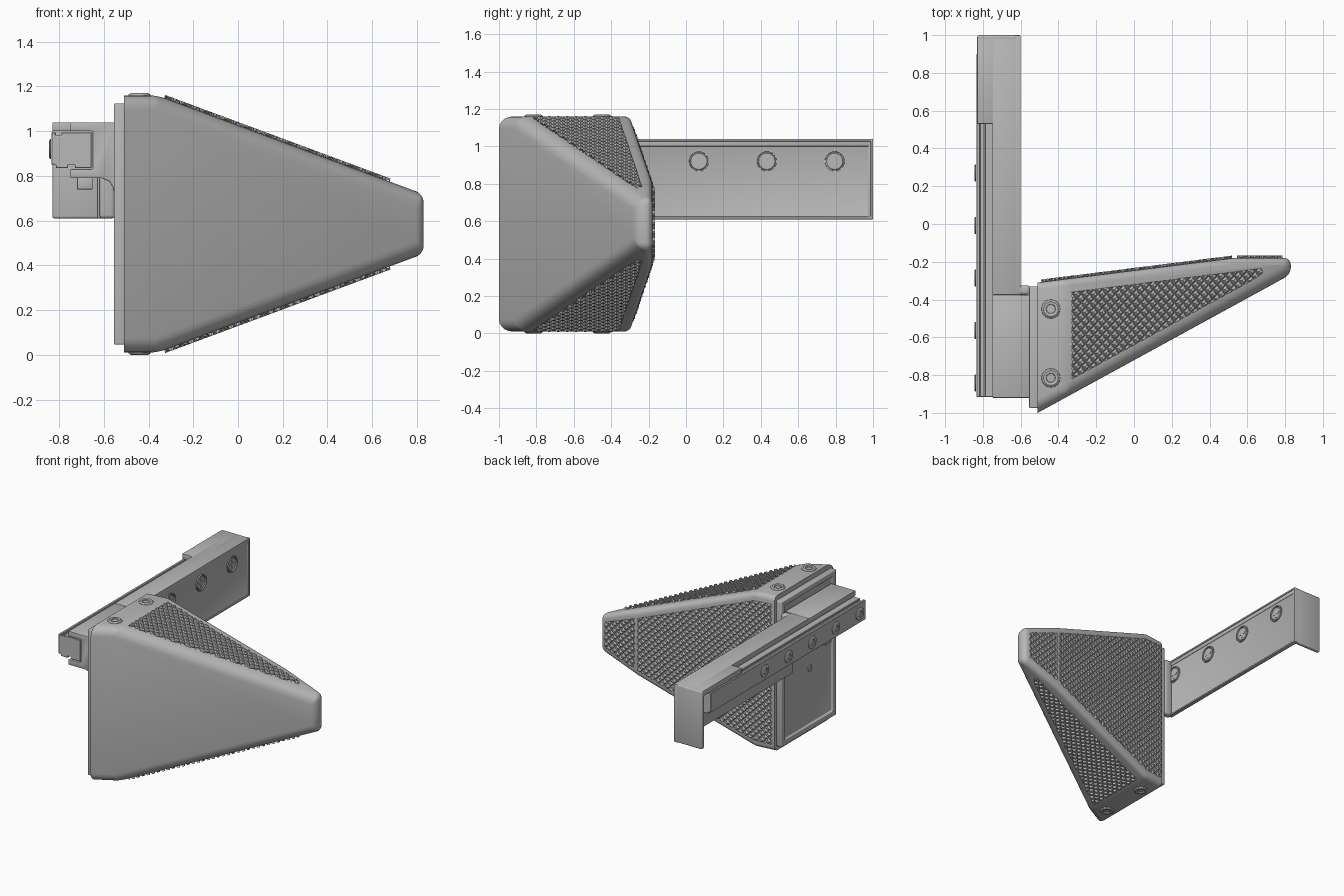
import bpy
import bmesh
from math import pi, cos, sin
from mathutils import Vector, Matrix

cube = bpy.data.objects.get("Cube")
if cube:
    bpy.data.objects.remove(cube, do_unlink=True)

grey = bpy.data.materials.new("satin_grey")
grey.use_nodes = True
grey.diffuse_color = (0.48, 0.48, 0.48, 1)
for node in grey.node_tree.nodes:
    if node.type == 'BSDF_PRINCIPLED':
        node.inputs["Base Color"].default_value = (0.48, 0.48, 0.48, 1)

MID = 0.585     # height of the horizontal symmetry plane


def finish(name, bm, bevel=0, segments=3, weighted=False, smooth=True):
    """Turn a bmesh into a named, bevelled and shaded object."""
    bmesh.ops.recalc_face_normals(bm, faces=bm.faces)
    mesh = bpy.data.meshes.new(name)
    bm.to_mesh(mesh)
    bm.free()
    mesh.materials.append(grey)
    ob = bpy.data.objects.new(name, mesh)
    bpy.context.collection.objects.link(ob)
    bpy.ops.object.select_all(action='DESELECT')
    ob.select_set(True)
    bpy.context.view_layer.objects.active = ob
    if bevel:
        mod = ob.modifiers.new("round", 'BEVEL')
        mod.width = bevel
        mod.segments = segments
        mod.limit_method = 'WEIGHT' if weighted else 'ANGLE'
        mod.use_clamp_overlap = not weighted
        bpy.ops.object.modifier_apply(modifier=mod.name)
    if smooth:
        bpy.ops.object.shade_smooth_by_angle(angle=0.55)
    return ob


def prism(points, y0, y1):
    """Extrude an (x, z) outline along y."""
    bm = bmesh.new()
    face = bm.faces.new([bm.verts.new((x, y0, z)) for x, z in points])
    new = bmesh.ops.extrude_face_region(bm, geom=[face])["geom"]
    moved = [v for v in new if isinstance(v, bmesh.types.BMVert)]
    bmesh.ops.translate(bm, verts=moved, vec=(0, y1 - y0, 0))
    bmesh.ops.recalc_face_normals(bm, faces=bm.faces)
    return bm


def block(xs, ys, zs):
    (a, b), (c, d) = xs, zs
    return prism([(a, c), (b, c), (b, d), (a, d)], *ys)


def inset(bm, normal, width, depth):
    """Sink the middle of the face that looks along normal."""
    normal = Vector(normal)
    face = max(bm.faces, key=lambda f: f.normal.dot(normal))
    bmesh.ops.inset_region(bm, faces=[face], thickness=width)
    ring = bmesh.ops.extrude_face_region(bm, geom=[face])["geom"]
    bmesh.ops.translate(bm, verts=[v for v in ring if isinstance(v, bmesh.types.BMVert)],
                        vec=-normal * depth)
    if face.is_valid:
        bmesh.ops.delete(bm, geom=[face], context='FACES_ONLY')


def cut(bm, co, no):
    geom = bm.verts[:] + bm.edges[:] + bm.faces[:]
    bmesh.ops.bisect_plane(bm, geom=geom, plane_co=co, plane_no=no, clear_outer=True)


# Tapered body: front outline trimmed by the slanted front and back planes
def half_height(x):
    return 0.575 - 0.371 * max(0, x + 0.36)


def back_y(x):
    return min(-0.18, -0.31 + 0.125 * (x + 0.51))


upper = [(x, MID + half_height(x)) for x in (-0.51, -0.36, 0.83)]
lower = [(x, 2 * MID - z) for x, z in reversed(upper)]
bm = prism(upper + lower, -1.3, 0.2)
for co, no in (((-0.51, -1, 0), (0.547, -1, 0)),
               ((-0.51, -0.31, 0), (-0.125, 1, 0)),
               ((0, -0.18, 0), (0, 1, 0))):
    cut(bm, co, no)
    bmesh.ops.holes_fill(bm, edges=[e for e in bm.edges if e.is_boundary])
bmesh.ops.recalc_face_normals(bm, faces=bm.faces)
weight = bm.edges.layers.float.new("bevel_weight_edge")
for e in bm.edges:
    if all(v.co.x < -0.505 for v in e.verts) or e.calc_face_angle(0) < 0.2:
        continue
    front = any(f.normal.y < -0.5 for f in e.link_faces)
    tip = any(f.normal.x > 0.9 for f in e.link_faces)
    e[weight] = 1 if front and not tip else 0.55
finish("tapered_body", bm, 0.065, 5, weighted=True)


# Grip panels: a diamond lattice of blunt studs clipped to a convex outline
def grip(name, corners, normal, pitch=0.048, height=0.014):
    corners = [Vector(c) for c in corners]
    n = Vector(normal).normalized()
    centre = sum(corners, Vector()) / len(corners)
    u = (Vector((1, 0, 0)) - n * n.x).normalized()
    v = n.cross(u)
    reach = max((c - centre).length for c in corners)
    count = int(reach / pitch) + 1
    bm = bmesh.new()
    for row in range(-2 * count, 2 * count + 1):
        for col in range(-count, count + 1):
            mid = centre + u * (col + row % 2 / 2) * pitch + v * row * pitch / 2
            rings = []
            for size, lift in ((0.5, -0.002), (0.22, height)):
                rings.append([bm.verts.new(mid + n * lift + size * pitch *
                              (u * cos(k * pi / 2) + v * sin(k * pi / 2)))
                              for k in range(4)])
            base, top = rings
            bm.faces.new(top)
            for k in range(4):
                j = (k + 1) % 4
                bm.faces.new((base[k], base[j], top[j], top[k]))
    for a, b in zip(corners, corners[1:] + corners[:1]):
        out = (b - a).cross(n)
        if out.dot(a - centre) < 0:
            out.negate()
        cut(bm, a, out)
    bmesh.ops.holes_fill(bm, edges=[e for e in bm.edges if e.is_boundary], sides=4)
    finish(name, bm, smooth=False)


top_plan = [(-0.33, -0.36), (-0.33, -0.82), (0.62, -0.3), (0.68, -0.26), (0.67, -0.235)]
for name, side in (("top_grip", 1), ("bottom_grip", -1)):
    grip(name, [(x, y, MID + side * half_height(x)) for x, y in top_plan],
         (0.371, 0, side))


def back_grip(name, xs, normal):
    edge = [(x, back_y(x), half_height(x) - 0.055) for x in xs]
    grip(name, [(x, y, MID + h) for x, y, h in edge] +
         [(x, y, MID - h) for x, y, h in reversed(edge)], normal)


back_grip("back_grip_wide", (-0.49, -0.35, 0.52), (-0.125, 1, 0))
back_grip("back_grip_tip", (0.545, 0.785), (0, 1, 0))

# Mounting plate on the wide end, with a sunken panel
bm = block((-0.555, -0.505), (-0.975, -0.33), (0.045, 1.125))
inset(bm, (-1, 0, 0), 0.06, 0.015)
finish("end_plate", bm, 0.012)

# Channel block that joins the end plate to the rail
channel = [(-0.75, 1.04), (-0.55, 1.04), (-0.55, 0.71), (-0.56, 0.75), (-0.575, 0.775),
           (-0.61, 0.79), (-0.75, 0.79), (-0.75, 0.83), (-0.65, 0.83), (-0.65, 1), (-0.75, 1)]
finish("channel_block", prism(channel, -0.92, -0.375), 0.005, 2)
finish("channel_bolt", block((-0.72, -0.65), (-0.68, -0.61), (0.74, 0.8)), 0.004, 2)

# Grooved rail
rail = [(-0.835, 0.85), (-0.815, 0.85), (-0.815, 0.835), (-0.76, 0.835), (-0.76, 0.85),
        (-0.73, 0.85), (-0.73, 0.835), (-0.655, 0.835), (-0.655, 0.995), (-0.79, 0.995),
        (-0.79, 0.98), (-0.815, 0.98), (-0.815, 0.995), (-0.835, 0.995)]
finish("rail", prism(rail, -0.915, 0.9), 0.003, 1)

# Long bracket: side plate with a rim, top flange, end lip and foot
bm = block((-0.63, -0.6), (-0.35, 1), (0.61, 1.04))
inset(bm, (1, 0, 0), 0.018, 0.008)
finish("bracket_side", bm, 0.006, 2)
finish("bracket_foot", block((-0.62, -0.55), (-0.375, -0.325), (0.61, 1.04)), 0.015)
finish("bracket_lip", block((-0.83, -0.605), (0.97, 1), (0.61, 1.04)), 0.01)
finish("bracket_flange", block((-0.75, -0.605), (-0.375, 0.99), (1, 1.04)), 0.004, 2)
finish("bracket_flange_end", block((-0.83, -0.7), (0.53, 0.99), (1, 1.04)), 0.004, 2)


# Screws: a turned head with a socket, or a cross inside a shallow ring
def screw(name, location, axis, radius, height, cross=False):
    bm = bmesh.new()
    outline = [(0, 0.3), (0.4, 0.3), (0.48, 0.9), (0.75, 1), (0.93, 0.75), (1, 0.4), (1, 0)]
    if cross:
        outline = [(0, 0.6), (0.72, 0.5), (0.78, 0.2), (0.86, 0.2), (0.88, 1), (1, 1), (1, 0)]
    verts = [bm.verts.new((r * radius, 0, h * height)) for r, h in outline]
    edges = [bm.edges.new(pair) for pair in zip(verts, verts[1:])]
    bmesh.ops.spin(bm, geom=verts + edges, cent=(0, 0, 0), axis=(0, 0, 1),
                   angle=2 * pi, steps=24)
    bmesh.ops.remove_doubles(bm, verts=bm.verts, dist=0.0001)
    if cross:
        for size in ((1, 0.22, 0.4), (0.22, 1, 0.4)):
            scale = Matrix.Diagonal((size[0] * radius, size[1] * radius, size[2] * height, 1))
            bmesh.ops.create_cube(bm, size=1,
                                  matrix=Matrix.Translation((0, 0, height * 0.6)) @ scale)
    turn = Vector(axis).to_track_quat('Z', 'Y').to_matrix().to_4x4()
    bm.transform(Matrix.Translation(location) @ turn)
    finish(name, bm)


for i, y in enumerate((-0.45, -0.815)):
    screw(f"top_screw_{i}", (-0.44, y, 1.145), (0, 0, 1), 0.052, 0.025)
    screw(f"bottom_screw_{i}", (-0.44, y, 0.025), (0, 0, -1), 0.052, 0.025)
for i in range(4):
    screw(f"side_screw_{i}", (-0.61, 0.795 - 0.363 * i, 0.92), (1, 0, 0), 0.06, 0.01, True)
for i in range(5):
    screw(f"rail_screw_{i}", (-0.837, 0.27 - 0.278 * i, 0.92), (-1, 0, 0), 0.045, 0.008)
screw("panel_screw", (-0.542, -0.68, 0.5), (-1, 0, 0), 0.025, 0.006)
